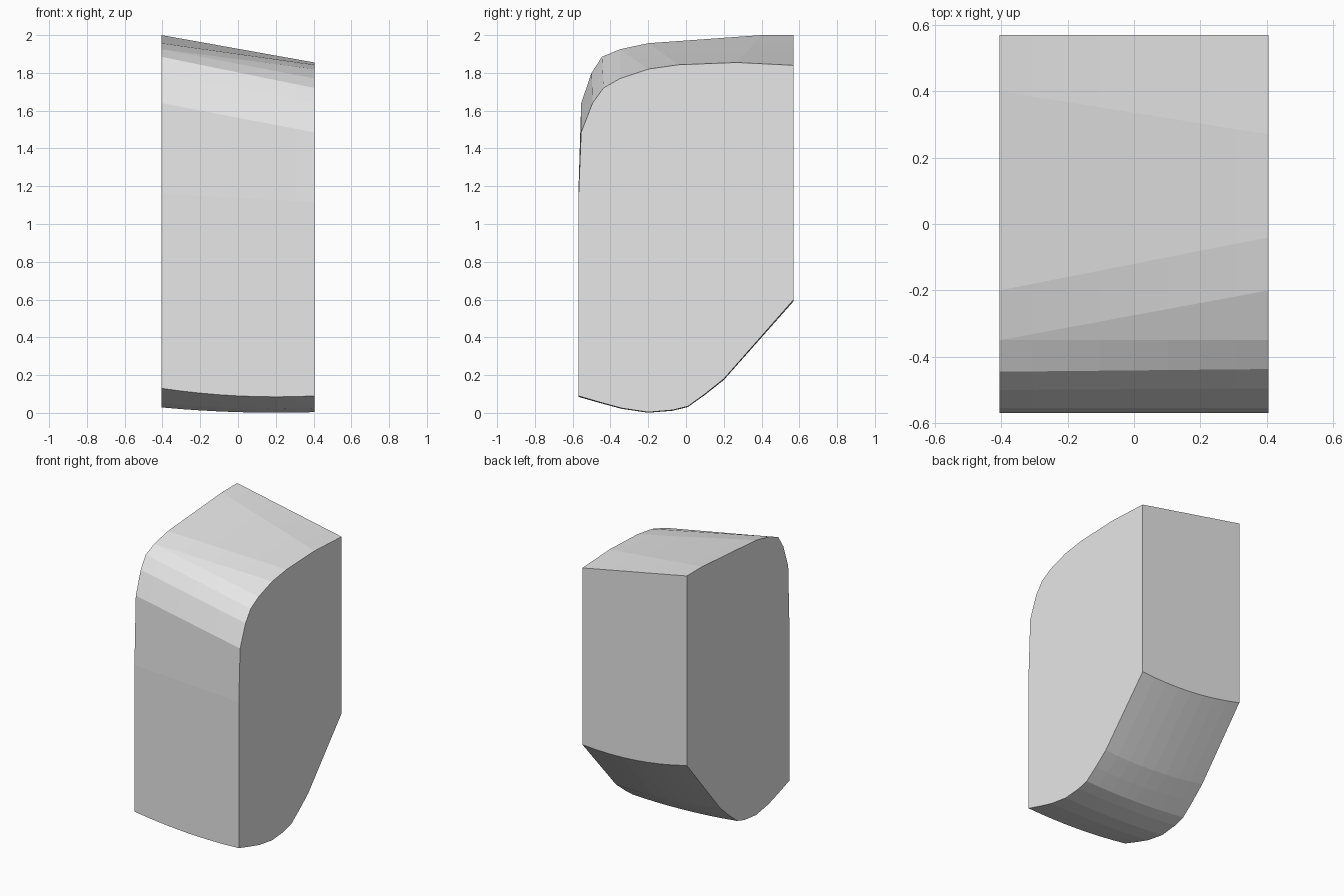
import bpy
import bmesh

cube = bpy.data.objects.get("Cube")
if cube:
    bpy.data.objects.remove(cube, do_unlink=True)

HALF_WIDTH = 0.405
STEPS = 8

# Underside, front to back: y, z on the +x side, rise toward the -x side
UNDERSIDE = [
    (-0.57, 0.09, 0.04), (-0.45, 0.055, 0.033), (-0.34, 0.025, 0.028),
    (-0.2, 0.004, 0.025), (-0.07, 0.015, 0.028), (0.01, 0.035, 0.032),
    (0.1, 0.1, 0.04), (0.2, 0.18, 0.05), (0.57, 0.6, 0.07),
]
# Upper shell, back to front: (y, z) on the +x side, (y, z) on the -x side
UPPER = [
    ((0.57, 1.84), (0.57, 2.0)), ((0.27, 1.855), (0.4, 2.0)),
    ((-0.04, 1.843), (-0.2, 1.957)), ((-0.2, 1.82), (-0.35, 1.925)),
    ((-0.35, 1.77), (-0.35, 1.925)), ((-0.437, 1.72), (-0.445, 1.885)),
    ((-0.495, 1.64), (-0.5, 1.8)), ((-0.555, 1.485), (-0.555, 1.64)),
    ((-0.57, 1.115), (-0.57, 1.16)),
]


def section(t):
    """Outline at fraction t of the way from the +x side to the -x side."""
    x = HALF_WIDTH * (1 - 2 * t)
    low = [(x, y, z + rise * (2 * t * t - t)) for y, z, rise in UNDERSIDE]
    high = [(x, a[0] + (b[0] - a[0]) * t, a[1] + (b[1] - a[1]) * t)
            for a, b in UPPER]
    return low + high


# Loft the outlines across the width and cap both sides
bm = bmesh.new()
rings = [[bm.verts.new(p) for p in section(i / STEPS)]
         for i in range(STEPS + 1)]
count = len(rings[0])
for first, second in zip(rings, rings[1:]):
    for i in range(count):
        j = (i + 1) % count
        bm.faces.new((first[i], first[j], second[j], second[i]))
bm.faces.new(rings[0])
bm.faces.new(rings[-1])
bmesh.ops.remove_doubles(bm, verts=bm.verts, dist=0.0005)
bmesh.ops.recalc_face_normals(bm, faces=bm.faces)

mesh = bpy.data.meshes.new("curved_shell")
bm.to_mesh(mesh)
bm.free()
shell = bpy.data.objects.new("curved_shell", mesh)
bpy.context.collection.objects.link(shell)

# Plain grey finish
grey = bpy.data.materials.new("light_grey")
grey.use_nodes = True
colour = (0.8, 0.8, 0.8, 1)
grey.diffuse_color = colour
grey.node_tree.nodes["Principled BSDF"].inputs["Base Color"].default_value = colour
mesh.materials.append(grey)
